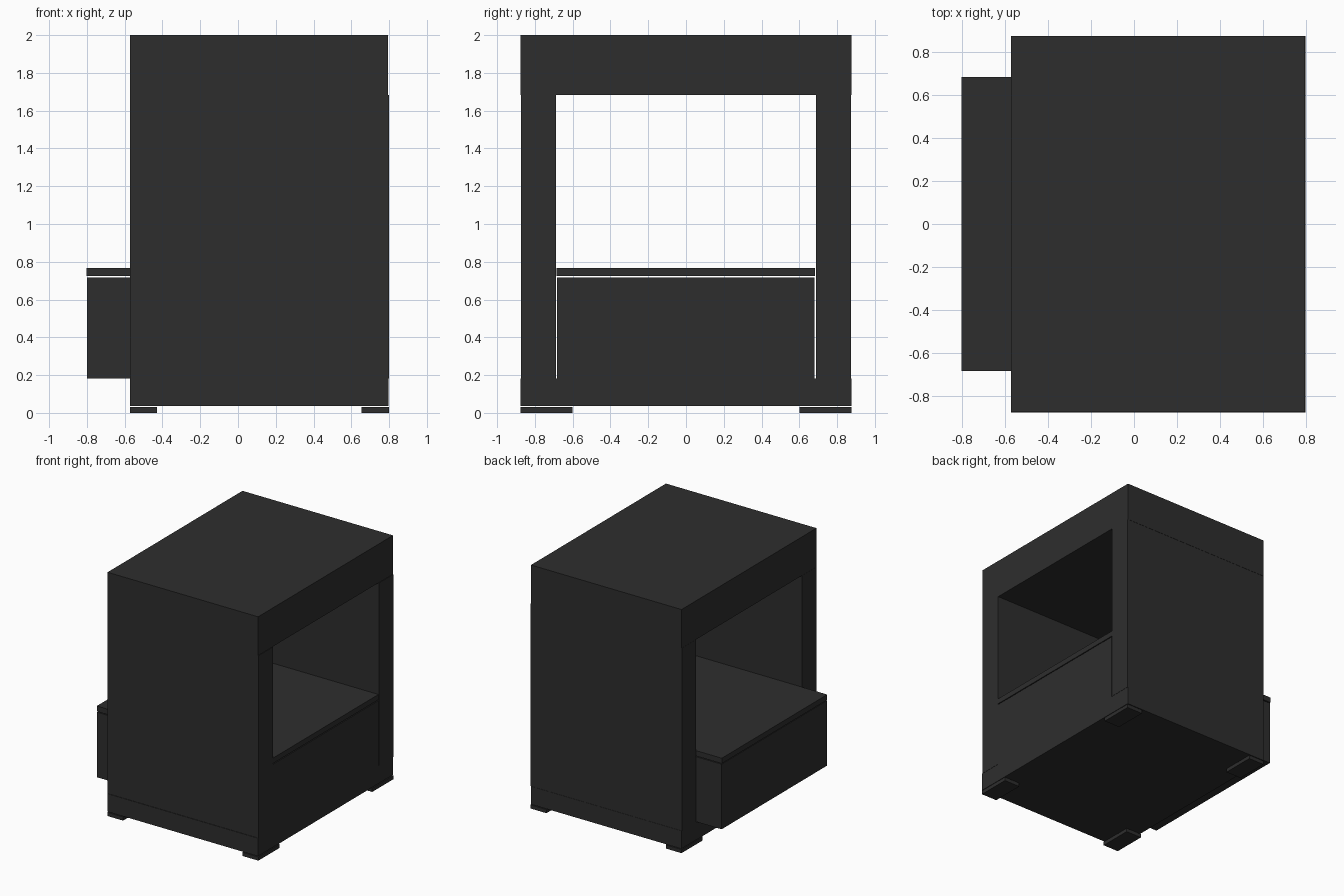
import bpy

if "Cube" in bpy.data.objects:
    bpy.data.objects.remove(bpy.data.objects["Cube"])

charcoal = bpy.data.materials.new("charcoal")
charcoal.diffuse_color = (0.027, 0.027, 0.027, 1)
charcoal.use_nodes = True
charcoal.node_tree.nodes["Principled BSDF"].inputs["Base Color"].default_value = charcoal.diffuse_color


def box(name, x, y, z):
    """Axis-aligned box from (min, max) ranges."""
    bpy.ops.mesh.primitive_cube_add(size=1, location=[(r[0] + r[1]) / 2 for r in (x, y, z)])
    ob = bpy.context.object
    ob.name = name
    ob.scale = [r[1] - r[0] for r in (x, y, z)]
    bpy.ops.object.transform_apply(location=False, rotation=False, scale=True)
    ob.data.materials.append(charcoal)
    return ob


# Outer shell: top, base and two side walls leave a see-through opening
box("top_box", (-0.572, 0.795), (-0.875, 0.875), (1.682, 2.0))
box("base", (-0.572, 0.797), (-0.877, 0.875), (0.036, 0.183))
box("front_wall", (-0.573, 0.799), (-0.873, -0.687), (0.183, 1.682))
box("back_wall", (-0.573, 0.799), (0.687, 0.873), (0.183, 1.682))

# Counter block running through the opening and out to the left
box("counter_block", (-0.8, 0.797), (-0.684, 0.681), (0.183, 0.717))
box("counter_top", (-0.803, 0.797), (-0.685, 0.683), (0.724, 0.768))

# Four corner feet
for side, x in (("left", (-0.572, -0.43)), ("right", (0.655, 0.799))):
    for end, y in (("front", (-0.877, -0.6)), ("back", (0.6, 0.875))):
        box(f"{end}_{side}_foot", x, y, (0.0, 0.03))
